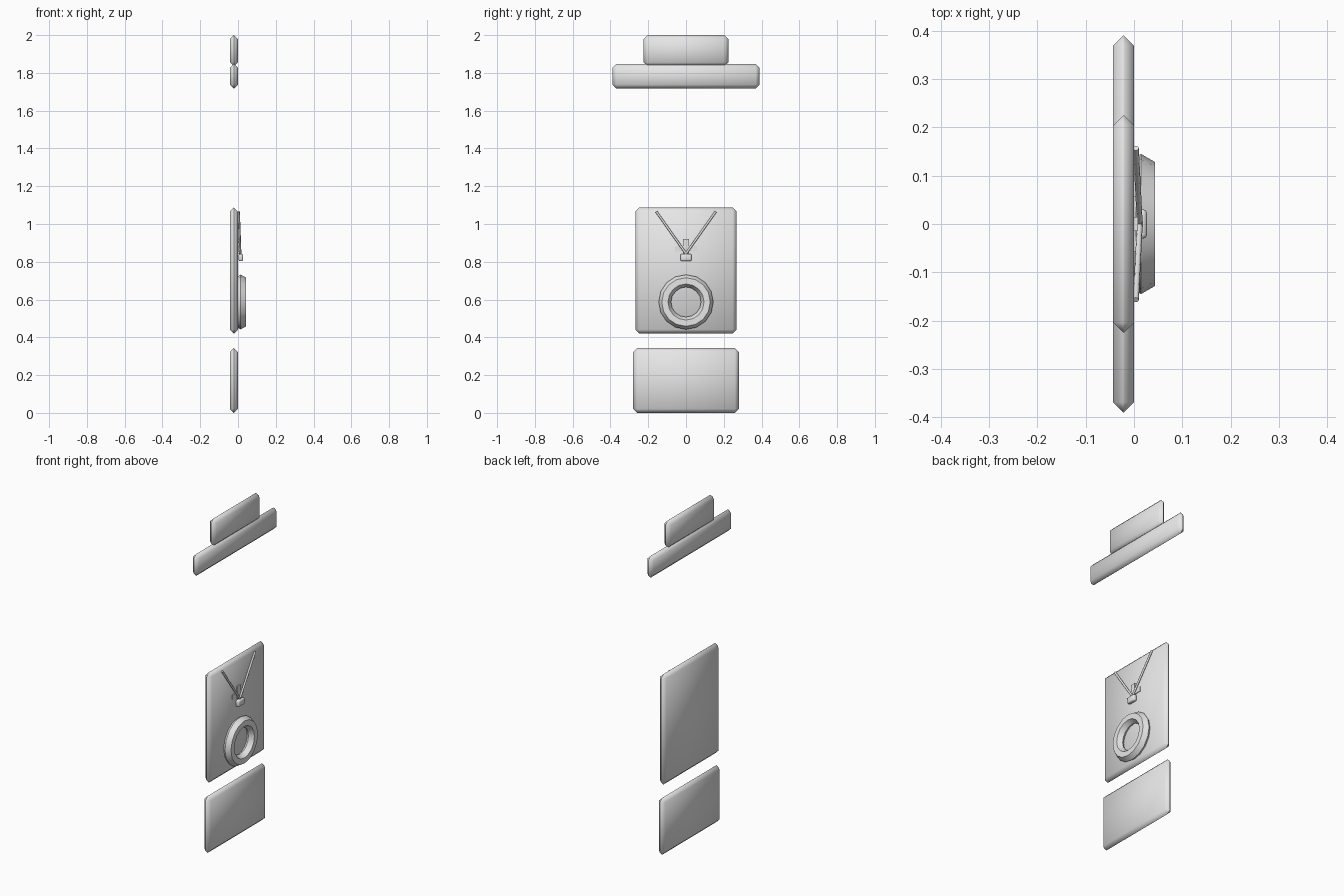
import bpy, bmesh, math
from mathutils import Vector, Matrix

default = bpy.data.objects.get("Cube")
if default:
    bpy.data.objects.remove(default, do_unlink=True)

GREY = (0.8, 0.8, 0.8, 1.0)
grey = bpy.data.materials.new("light grey")
grey.use_nodes = True
grey.diffuse_color = GREY
grey.node_tree.nodes["Principled BSDF"].inputs["Base Color"].default_value = GREY


def finish(name, bm, angle):
    bmesh.ops.recalc_face_normals(bm, faces=bm.faces)
    mesh = bpy.data.meshes.new(name)
    bm.to_mesh(mesh)
    bm.free()
    mesh.materials.append(grey)
    obj = bpy.data.objects.new(name, mesh)
    bpy.context.collection.objects.link(obj)
    bpy.ops.object.select_all(action='DESELECT')
    obj.select_set(True)
    bpy.context.view_layer.objects.active = obj
    bpy.ops.object.shade_smooth_by_angle(angle=math.radians(angle))


def box(name, x, half_width, z, bevel=0.0, segments=1):
    """Box from x[0] to x[1] and z[0] to z[1], centred on y = 0."""
    size = Vector((x[1] - x[0], 2 * half_width, z[1] - z[0]))
    centre = Vector(((x[0] + x[1]) / 2, 0, (z[0] + z[1]) / 2))
    bm = bmesh.new()
    bmesh.ops.create_cube(bm, size=1, matrix=Matrix.LocRotScale(centre, None, size))
    if bevel:
        bmesh.ops.bevel(bm, geom=bm.edges[:], offset=bevel, segments=segments,
                        profile=0.5, affect='EDGES')
    finish(name, bm, 60)


def rod(name, start, end, radius):
    start, end = Vector(start), Vector(end)
    axis = end - start
    matrix = Matrix.LocRotScale((start + end) / 2, axis.to_track_quat('Z', 'Y'), None)
    bm = bmesh.new()
    bmesh.ops.create_cone(bm, cap_ends=True, segments=8, radius1=radius, radius2=radius,
                          depth=axis.length, matrix=matrix)
    finish(name, bm, 50)


# Flat panels with chamfered rims
SLAB = (-0.043, 0.0)
for name, half_width, z in (("hat_crown", 0.225, (1.835, 2.0)),
                            ("hat_brim", 0.39, (1.717, 1.848)),
                            ("torso_panel", 0.268, (0.42, 1.087)),
                            ("lower_panel", 0.28, (0.0, 0.343))):
    box(name, SLAB, half_width, z, bevel=0.021)

# Ring on the torso, half sunk into the panel
bpy.ops.mesh.primitive_torus_add(major_segments=16, minor_segments=6,
                                 major_radius=0.112, minor_radius=0.033,
                                 location=(0.0145, 0, 0.587),
                                 rotation=(0, math.pi / 2, 0))
ring = bpy.context.object
ring.name = "chest_ring"
ring.data.materials.append(grey)
bpy.ops.object.shade_smooth_by_angle(angle=math.radians(35))

# Neck cords meeting at the pendant
for side, label in ((1, "back"), (-1, "front")):
    rod("neck_cord_" + label, (0.004, side * 0.157, 1.065), (0.012, 0, 0.843), 0.006)

# Pendant: crossed plates and a rounded bead
box("pendant_upright", (-0.005, 0.008), 0.015, (0.845, 0.92))
box("pendant_crossbar", (-0.005, 0.004), 0.057, (0.855, 0.883))
box("pendant_bead", (0.003, 0.027), 0.03, (0.803, 0.842), bevel=0.008, segments=2)
